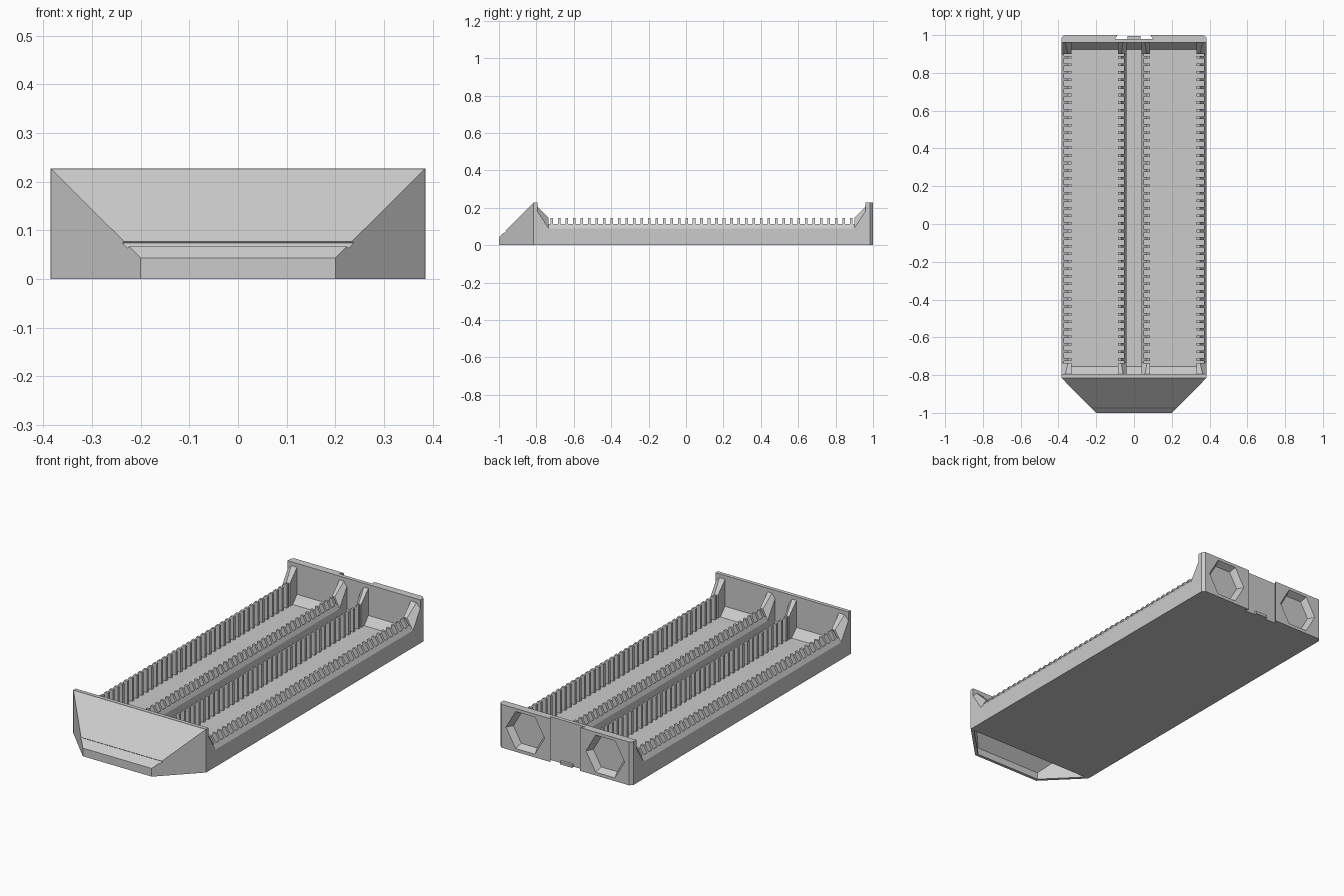
import bpy
import bmesh
import math
from mathutils import Matrix, Vector

cube = bpy.data.objects.get("Cube")
if cube:
    bpy.data.objects.remove(cube, do_unlink=True)

grey = bpy.data.materials.new("plain_grey")
grey.use_nodes = True
grey.diffuse_color = (0.6, 0.6, 0.6, 1)
grey.node_tree.nodes["Principled BSDF"].inputs["Base Color"].default_value = grey.diffuse_color

HALF = 0.385                     # half width
FLOOR = 0.025                    # floor thickness
TOP = 0.227                      # height of end plates
FRONT_OUT, FRONT_IN = -0.815, -0.795
BACK_IN, BACK_OUT = 0.96, 1.0
RAIL_START, RAIL_END = -0.735, 0.9
RIBS, PITCH, RIB = 41, 0.04, 0.014


def loft(bm, *sections):
    """Closed solid through matching loops of points."""
    rings = [[bm.verts.new(p) for p in s] for s in sections]
    n = len(rings[0])
    for a, b in zip(rings, rings[1:]):
        for i in range(n):
            j = (i + 1) % n
            bm.faces.new((a[i], a[j], b[j], b[i]))
    bm.faces.new(rings[0])
    bm.faces.new(rings[-1][::-1])


def box(bm, x0, x1, y0, y1, z0, z1):
    ring = [(x0, y0), (x1, y0), (x1, y1), (x0, y1)]
    loft(bm, [(x, y, z0) for x, y in ring], [(x, y, z1) for x, y in ring])


def finish(name, bm):
    bmesh.ops.recalc_face_normals(bm, faces=bm.faces)
    mesh = bpy.data.meshes.new(name)
    bm.to_mesh(mesh)
    bm.free()
    mesh.materials.append(grey)
    obj = bpy.data.objects.new(name, mesh)
    bpy.context.collection.objects.link(obj)
    return obj


def cut(obj, name, bm):
    cutter = finish(name, bm)
    cutter.hide_render = True
    cutter.hide_set(True)
    cutter.display_type = 'WIRE'
    mod = obj.modifiers.new(name, 'BOOLEAN')
    mod.operation = 'DIFFERENCE'
    mod.solver = 'EXACT'
    mod.object = cutter


# Floor
bm = bmesh.new()
box(bm, -HALF, HALF, FRONT_IN, BACK_IN, 0, FLOOR)
finish("tray_floor", bm)

# Sloped fillets where the floor meets the end plates
bm = bmesh.new()
for wall, inner in ((FRONT_IN, -0.755), (BACK_IN, 0.925)):
    tri = [(wall, FLOOR), (inner, FLOOR), (wall, FLOOR + 0.04)]
    loft(bm, *[[(x, y, z) for y, z in tri] for x in (-0.36, 0.36)])
finish("floor_fillets", bm)


def rail(name, edge, way, wall, depth):
    """Slotted rail: outer wall, ribs and end gussets; way points into the bay."""
    def section(y, points):
        return [(edge + way * d, y, z) for d, z in points]

    low, high, flat = 0.09, 0.145, depth * 0.64
    mid = low + (high - low) * wall / flat
    wall_pts = [(0, 0), (0, low), (wall, mid), (wall, 0)]
    rib_pts = [(wall, 0), (wall, mid), (flat, high), (depth, high), (depth, 0)]
    gusset_pts = [(0, 0), (0, low), (flat, high), (depth, high), (depth, 0)]
    end_pts = [(0, 0), (0, 0.182), (depth * 0.4, 0.207), (depth, 0.207), (depth, 0)]
    bm = bmesh.new()
    loft(bm, section(RAIL_START, wall_pts), section(RAIL_END, wall_pts))
    for i in range(RIBS):
        y = -0.717 + i * PITCH
        loft(bm, section(y - RIB / 2, rib_pts), section(y + RIB / 2, rib_pts))
    for plate, inner in ((FRONT_IN, RAIL_START), (BACK_IN, RAIL_END)):
        loft(bm, section(plate, end_pts), section(inner, gusset_pts))
    finish(name, bm)


for side, s in (("left", 1), ("right", -1)):
    rail(side + "_outer_rail", s * HALF, -s, 0.015, 0.055)
    rail(side + "_divider_rail", s * 0.041, s, 0.011, 0.043)

# Front plate
bm = bmesh.new()
box(bm, -HALF, HALF, FRONT_OUT, FRONT_IN, 0, TOP)
finish("front_plate", bm)


# Front hood: sloped hollow shell, open underneath
def hood_solid(bm, inset, bottom):
    back, tip = FRONT_OUT + 0.001, -1 + inset
    wide, narrow = HALF - inset * 1.4, 0.2 - inset * 0.4
    lip = 0.043 - inset * 0.4
    verts = [bm.verts.new(p) for s in (-1, 1) for p in (
        (s * wide, back, bottom), (s * narrow, tip, bottom),
        (s * narrow, tip, lip), (s * wide, back, TOP - inset * 1.4))]
    a, b = verts[:4], verts[4:]
    bm.faces.new(a)
    bm.faces.new(b)
    for i in range(4):
        j = (i + 1) % 4
        bm.faces.new((a[i], a[j], b[j], b[i]))


bm = bmesh.new()
hood_solid(bm, 0, 0)
hood = finish("front_hood", bm)
bm = bmesh.new()
hood_solid(bm, 0.016, -0.02)
cut(hood, "hood_cavity_cutter", bm)

# Shallow groove across the hood slope
bm = bmesh.new()
turn = Matrix.Translation(Vector((0, -0.971, 0.072))) @ Matrix.Rotation(math.radians(45), 4, 'X')
bmesh.ops.create_cube(bm, size=1, matrix=turn @ Matrix.Diagonal((0.8, 0.015, 0.01, 1)))
cut(hood, "hood_groove_cutter", bm)

# Back plate with chamfered rear corners
bm = bmesh.new()
c = 0.015
outline = [(-HALF, BACK_IN), (HALF, BACK_IN), (HALF, BACK_OUT - c), (HALF - c, BACK_OUT),
           (c - HALF, BACK_OUT), (-HALF, BACK_OUT - c)]
loft(bm, *[[(x, y, z) for x, y in outline] for z in (0, TOP)])
back = finish("back_plate", bm)


def hexagon(x, y, r):
    return [(x + r * math.cos(math.pi * k / 3), y, 0.114 + r * math.sin(math.pi * k / 3))
            for k in range(6)]


# Hexagonal pockets
for side, s in (("left", 1), ("right", -1)):
    bm = bmesh.new()
    x = s * 0.232
    loft(bm, hexagon(x, BACK_OUT - 0.033, 0.092), hexagon(x, BACK_OUT, 0.112),
         hexagon(x, BACK_OUT + 0.02, 0.112))
    cut(back, side + "_pocket_cutter", bm)

# Dovetail channel in the middle of the back
bm = bmesh.new()
tail = [(-0.1, 0.98), (0.1, 0.98), (0.086, 1.001), (-0.086, 1.001)]
loft(bm, *[[(x, y, z) for x, y in tail] for z in (-0.02, TOP + 0.02)])
cut(back, "dovetail_cutter", bm)

# Small stop at the foot of the channel
bm = bmesh.new()
box(bm, -0.035, 0.035, 0.978, 0.995, 0, 0.014)
finish("channel_stop", bm)
